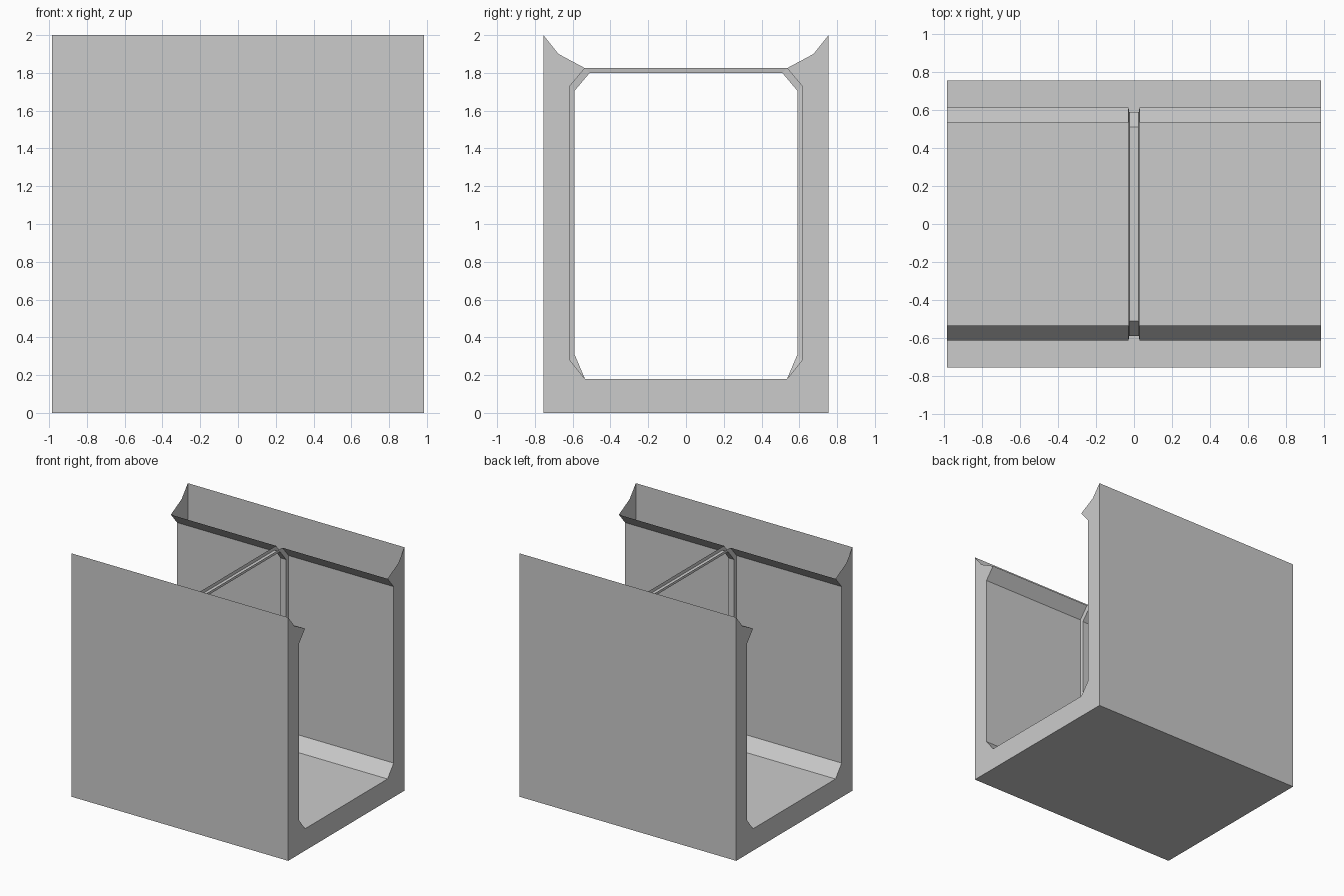
import bpy

if "Cube" in bpy.data.objects:
    bpy.data.objects.remove(bpy.data.objects["Cube"])

L = 0.985      # half length
RIB_OUT, RIB_IN = 0.029, 0.025


def mirrored(half):
    """Left copy (top to floor) followed by the right half (floor to top)."""
    return [(-y, z) for y, z in reversed(half)] + half


def make(name, verts, faces):
    mesh = bpy.data.meshes.new(name)
    mesh.from_pydata(verts, [], faces)
    mesh.update()
    obj = bpy.data.objects.new(name, mesh)
    bpy.context.collection.objects.link(obj)
    return obj


def sweep(name, sections, closed=False):
    """Skin a list of (x, profile) sections, facing the inside of the tunnel."""
    n = len(sections[0][1])
    verts = [(x, y, z) for x, prof in sections for y, z in prof]
    faces = []
    for s in range(len(sections) - 1):
        for p in range(n if closed else n - 1):
            q = (p + 1) % n
            faces.append((s * n + p, (s + 1) * n + p, (s + 1) * n + q, s * n + q))
    return make(name, verts, faces)


# Cross-sections of the inner lining and the raised middle rib
lining = mirrored([(0.535, 0.18), (0.615, 0.28), (0.615, 1.73), (0.535, 1.825)])
rib = mirrored([(0.535, 0.18), (0.59, 0.31), (0.59, 1.705), (0.51, 1.80)])

# Inner lining on both sides of the rib
sweep("lining_left", [(-L, lining), (-RIB_OUT, lining)])
sweep("lining_right", [(RIB_OUT, lining), (L, lining)])

# Hollow rib frame with a bar across the open top
sweep("middle_rib", [(-RIB_OUT, lining), (-RIB_IN, rib),
                     (RIB_IN, rib), (RIB_OUT, lining)], closed=True)

# Outer casing: side walls and bottom, top of the walls left open
outer = [(0.755, 2.0), (0.755, 0.0), (-0.755, 0.0), (-0.755, 2.0)]
sweep("casing", [(-L, outer), (L, outer)])

# End plates with the curved lip outline
plate = ([(-0.755, 0.0), (0.755, 0.0), (0.755, 2.0), (0.675, 1.9)]
         + lining[::-1] + [(-0.675, 1.9), (-0.755, 2.0)])
n = len(plate)
for name, x, order in (("end_plate_right", L, range(n)),
                       ("end_plate_left", -L, range(n - 1, -1, -1))):
    make(name, [(x, y, z) for y, z in plate], [tuple(order)])
